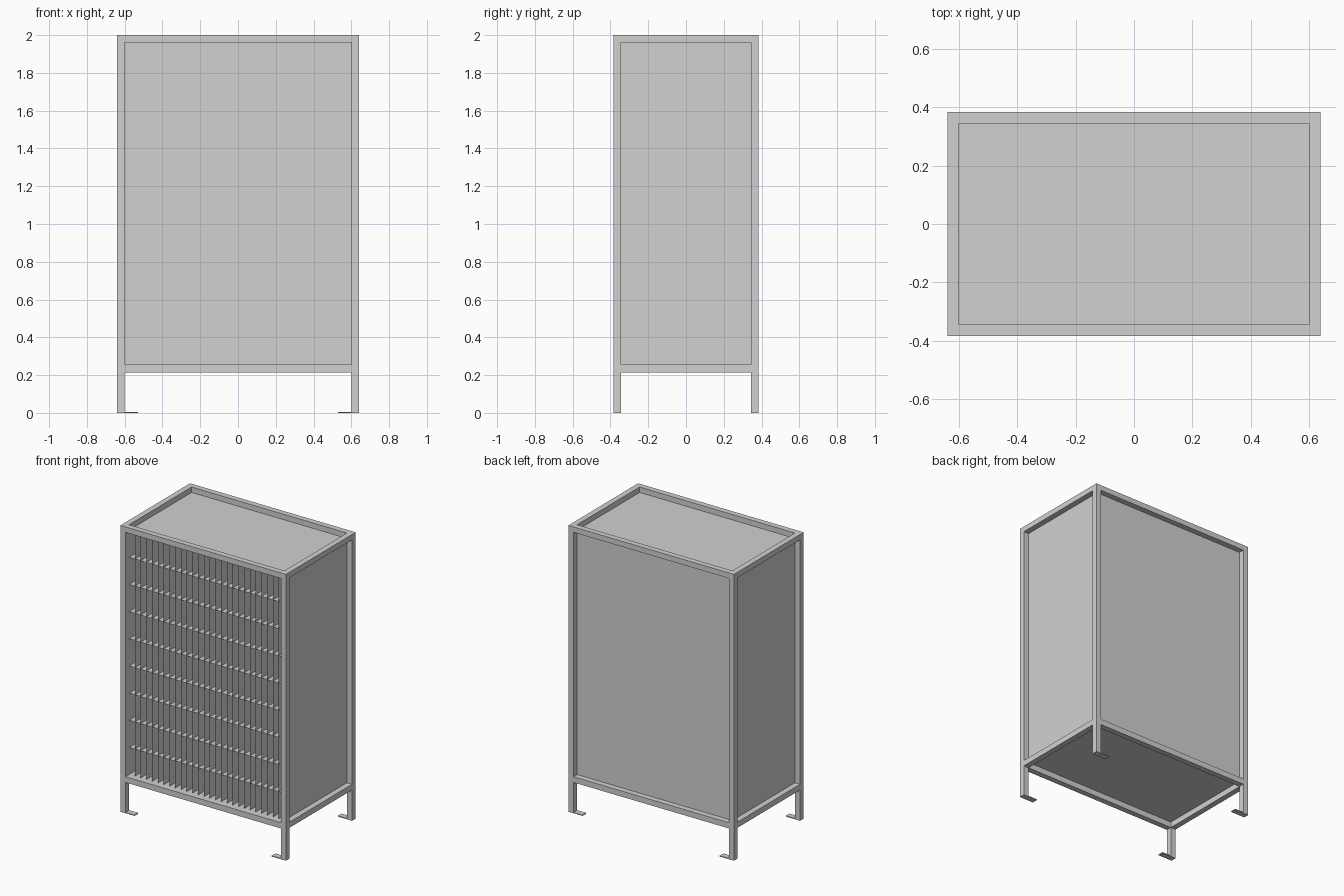
import bpy

if "Cube" in bpy.data.objects:
    bpy.data.objects.remove(bpy.data.objects["Cube"])

grey = bpy.data.materials.new("plain grey")
grey.diffuse_color = (0.64, 0.64, 0.64, 1)
grey.use_nodes = True
grey.node_tree.nodes["Principled BSDF"].inputs["Base Color"].default_value = grey.diffuse_color

# overall half sizes, inner half sizes, floor and ceiling of the cell block
X, Y, TOP = 0.64, 0.385, 2.0
T = 0.04
XI, YI = X - T, Y - T
Z0, Z1 = 0.255, 1.962
COLS, ROWS = 27, 9


def make(name, verts, faces):
    me = bpy.data.meshes.new(name)
    me.from_pydata(verts, [], faces)
    me.materials.append(grey)
    ob = bpy.data.objects.new(name, me)
    bpy.context.collection.objects.link(ob)
    return ob


def box(name, x, y, z):
    v = [(a, b, c) for a in x for b in y for c in z]
    f = [(0, 1, 3, 2), (4, 6, 7, 5), (0, 4, 5, 1), (2, 3, 7, 6), (0, 2, 6, 4), (1, 5, 7, 3)]
    return make(name, v, f)


def sheets(name, quads):
    verts = [p for q in quads for p in q]
    return make(name, verts, [tuple(range(4 * i, 4 * i + 4)) for i in range(len(quads))])


def flat_z(z):
    return [(-XI, -YI, z), (XI, -YI, z), (XI, YI, z), (-XI, YI, z)]


def flat_x(x):
    return [(x, -YI, Z0), (x, YI, Z0), (x, YI, Z1), (x, -YI, Z1)]


# corner posts and foot plates
for sx in (-1, 1):
    for sy in (-1, 1):
        xs = sorted((sx * XI, sx * X))
        ys = sorted((sy * YI, sy * Y))
        box("corner_post", xs, ys, (0, TOP))
        box("foot_plate", sorted((sx * 0.53, sx * XI)), ys, (0, 0.006))

# upper and lower rails
for zs in ((Z0 - T, Z0), (Z1, TOP)):
    for s in (-1, 1):
        box("long_rail", (-XI, XI), sorted((s * YI, s * Y)), zs)
        box("short_rail", sorted((s * XI, s * X)), (-YI, YI), zs)

# outer panels lying on the inner side of the frame
sheets("top_panel", [flat_z(Z1)])
sheets("bottom_panel", [flat_z(Z0)[::-1]])
sheets("left_panel", [flat_x(-XI)[::-1]])
sheets("right_panel", [flat_x(XI)])
sheets("back_panel", [[(XI, YI, Z0), (-XI, YI, Z0), (-XI, YI, Z1), (XI, YI, Z1)]])

# thin sheets dividing the inside into open-fronted cells
sheets("shelves", [flat_z(Z0 + (Z1 - Z0) * i / ROWS) for i in range(1, ROWS)])
sheets("dividers", [flat_x(-XI + 2 * XI * i / COLS) for i in range(1, COLS)])
